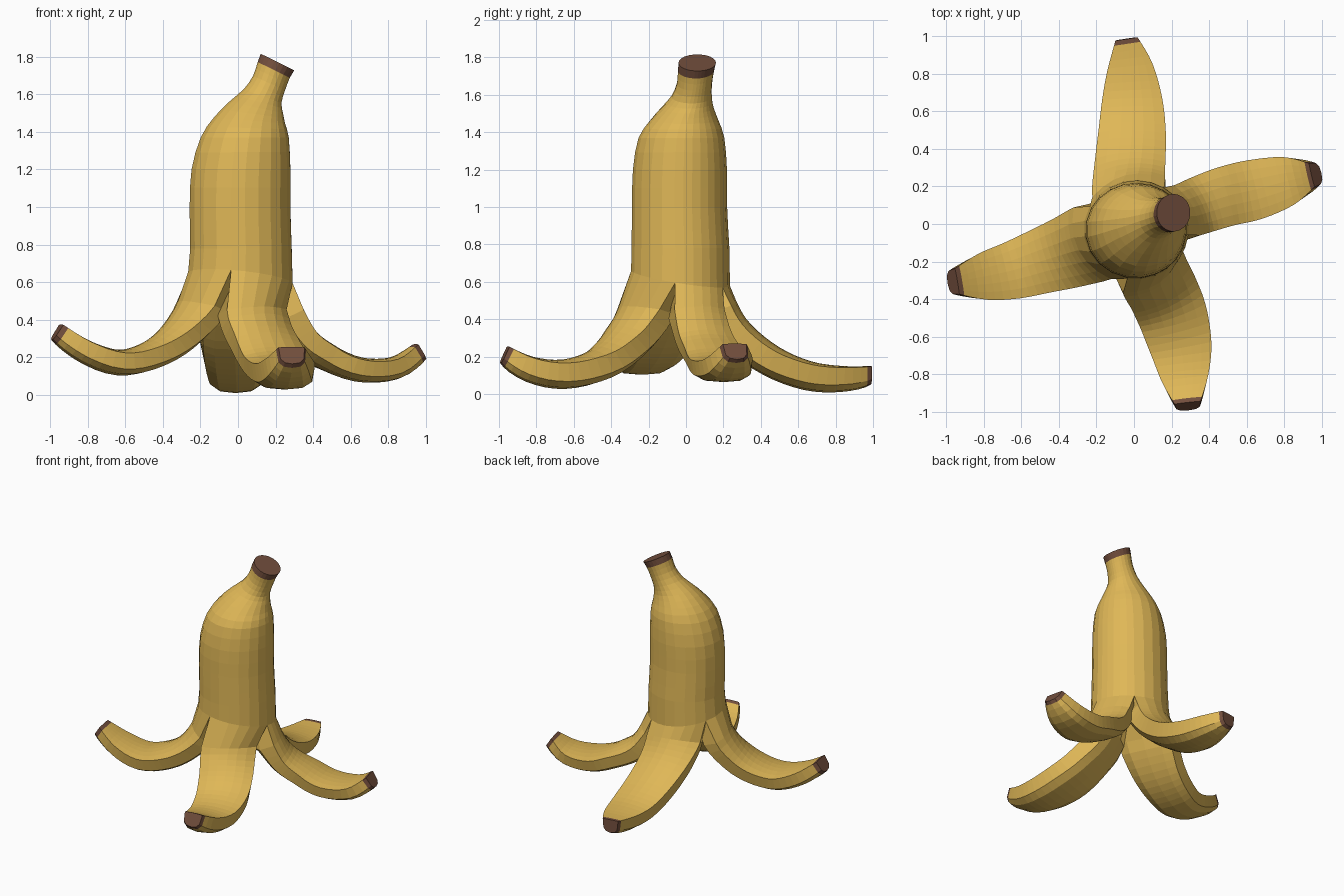
import bpy, bmesh
from math import sin, cos, pi, radians, copysign
from mathutils import Vector

if "Cube" in bpy.data.objects:
    bpy.data.objects.remove(bpy.data.objects["Cube"])


def material(name, rgb):
    m = bpy.data.materials.new(name)
    m.diffuse_color = (*rgb, 1)
    m.use_nodes = True
    m.node_tree.nodes["Principled BSDF"].inputs["Base Color"].default_value = m.diffuse_color
    return m


YELLOW = material("banana yellow", (0.74, 0.475, 0.095))
BROWN = material("tip brown", (0.17, 0.077, 0.046))

SEG = 6                                    # skin segments per flap
SPLITS = [-100, -6, 58, 152, 260]          # angles where the skin tears
ANGLES = [radians(a + (b - a) * i / SEG)
          for a, b in zip(SPLITS, SPLITS[1:]) for i in range(SEG)]
bm = bmesh.new()


def tear_point(a, k=1.0):
    """Point on the torn lower rim of the body; k scales toward the axis."""
    return Vector((0.012 + 0.28 * k * cos(a), -0.03 + 0.265 * k * sin(a),
                   0.62 + 0.05 * k * cos(a + radians(125))))


def loft(rings):
    """Skin closed rings; the last segment and its cap are brown."""
    vs = [[bm.verts.new(p) for p in r] for r in rings]
    n = len(rings[0])
    for j in range(len(rings) - 1):
        for i in range(n):
            k = (i + 1) % n
            f = bm.faces.new((vs[j][i], vs[j][k], vs[j + 1][k], vs[j + 1][i]))
            f.material_index = int(j == len(rings) - 2)
    bm.faces.new(vs[-1]).material_index = 1


def smooth_path(p, start, steps):
    """Catmull-Rom samples through the points from index start on."""
    out = []
    for i in range(start, len(p) - 1):
        a, b, c, d = p[max(i - 1, 0)], p[i], p[i + 1], p[min(i + 2, len(p) - 1)]
        for s in range(steps):
            t = s / steps
            out.append(0.5 * (2 * b + (c - a) * t + (2 * a - 5 * b + 4 * c - d) * t * t
                              + (3 * b - a - 3 * c + d) * t ** 3))
    return out + [p[-1]]


# Body and stem: centre x, y, z, radius x, radius y, tilt
BODY = [(.015, -.03, .78, .272, .262, 0), (.01, -.035, 1.0, .27, .255, 0),
        (.015, -.033, 1.2, .265, .252, 0), (.035, -.025, 1.37, .236, .23, 0),
        (.06, -.01, 1.46, .192, .185, .08), (.095, .008, 1.53, .148, .14, .2),
        (.13, .03, 1.59, .108, .108, .34), (.165, .045, 1.66, .094, .094, .42),
        (.19, .053, 1.73, .096, .097, .46), (.21, .06, 1.772, .1, .1, .46)]
rings = [[tear_point(a) for a in ANGLES]]
body = smooth_path([Vector(b) for b in BODY], 0, 2)
del body[-2]
for x, y, z, rx, ry, t in body:
    rings.append([Vector((x + rx * cos(a) * cos(t), y + ry * sin(a),
                          z - rx * cos(a) * sin(t))) for a in ANGLES])
loft(rings)


def flap(k, depth, path):
    """Peeled flap: starts on the tear rim, follows the path, tapers to a tip."""
    a0, a1 = radians(SPLITS[k]), radians(SPLITS[k + 1])
    mid = tear_point((a0 + a1) / 2)
    chord = (tear_point(a0) - tear_point(a1)).normalized()
    chord.z = 0
    samples = smooth_path([Vector((*mid, path[0][3]))] + [Vector(p) for p in path], 1, 4)
    # First ring: outer skin on the rim, inner side reaching the axis
    first = [tear_point(a0 + (a1 - a0) * i / SEG) for i in range(SEG + 1)]
    first += [tear_point(a1, 2 / 3), tear_point(a1, 1 / 3), tear_point(a0, 0),
              tear_point(a0, 1 / 3), tear_point(a0, 2 / 3)]
    out = [first]
    for j, q in enumerate(samples):
        f = j / (len(samples) - 1)
        p, w = q.xyz, q.w
        before = samples[j - 1].xyz if j else mid
        after = samples[min(j + 1, len(samples) - 1)].xyz
        tan = (after - before).normalized()
        g = max(0, 1 - f / 0.45)           # turn from the rim to the path
        side = tan.cross(Vector((0, 0, 1))).normalized().lerp(chord, g).normalized()
        up = side.cross(tan).normalized()
        sag = w * w * (0.6 + 1.25 * (1 - f) ** 3)
        d = depth + (0.1 - depth) * f ** 4 + 0.06 * (1 - f) ** 4
        ring = []
        for i in range(SEG + 1):           # gently arched outer skin
            u = 1 - 2 * i / SEG
            ring.append(p + side * w * u - up * sag * u * u)
        for i in range(1, SEG):            # rounded inner side
            c, s = cos(pi * i / SEG), sin(pi * i / SEG)
            u = copysign(abs(c) ** .8, c)
            ring.append(p - side * w * u - up * (sag * u * u + (d - sag * u * u * .5) * s ** .55))
        out.append(ring)
    loft(out)


# Four flaps (front, right, back, left): path of x, y, top z, half width
flap(0, .165, [
    (.14, -.31, .47, .195), (.17, -.39, .335, .19), (.21, -.5, .235, .185),
    (.25, -.66, .185, .165), (.27, -.82, .2, .125), (.285, -.95, .255, .07)])
flap(1, .135, [
    (.315, .09, .47, .15), (.385, .113, .345, .155), (.5, .15, .265, .16),
    (.65, .185, .2, .16), (.82, .23, .2, .13), (.945, .26, .27, .065)])
flap(2, .165, [
    (-.045, .26, .5, .2), (-.025, .35, .37, .19), (-.01, .5, .25, .18),
    (-.01, .67, .175, .16), (-.02, .84, .15, .12), (-.04, .985, .15, .06)])
flap(3, .14, [
    (-.295, -.14, .5, .215), (-.385, -.165, .36, .195), (-.5, -.2, .275, .175),
    (-.64, -.245, .24, .155), (-.8, -.28, .29, .125), (-.94, -.305, .375, .07)])

# Join the flaps to the body along the rim
bmesh.ops.remove_doubles(bm, verts=bm.verts, dist=0.0005)
bmesh.ops.recalc_face_normals(bm, faces=bm.faces)
me = bpy.data.meshes.new("banana_peel")
bm.to_mesh(me)
bm.free()
me.materials.append(YELLOW)
me.materials.append(BROWN)
bpy.context.collection.objects.link(bpy.data.objects.new("banana_peel", me))
